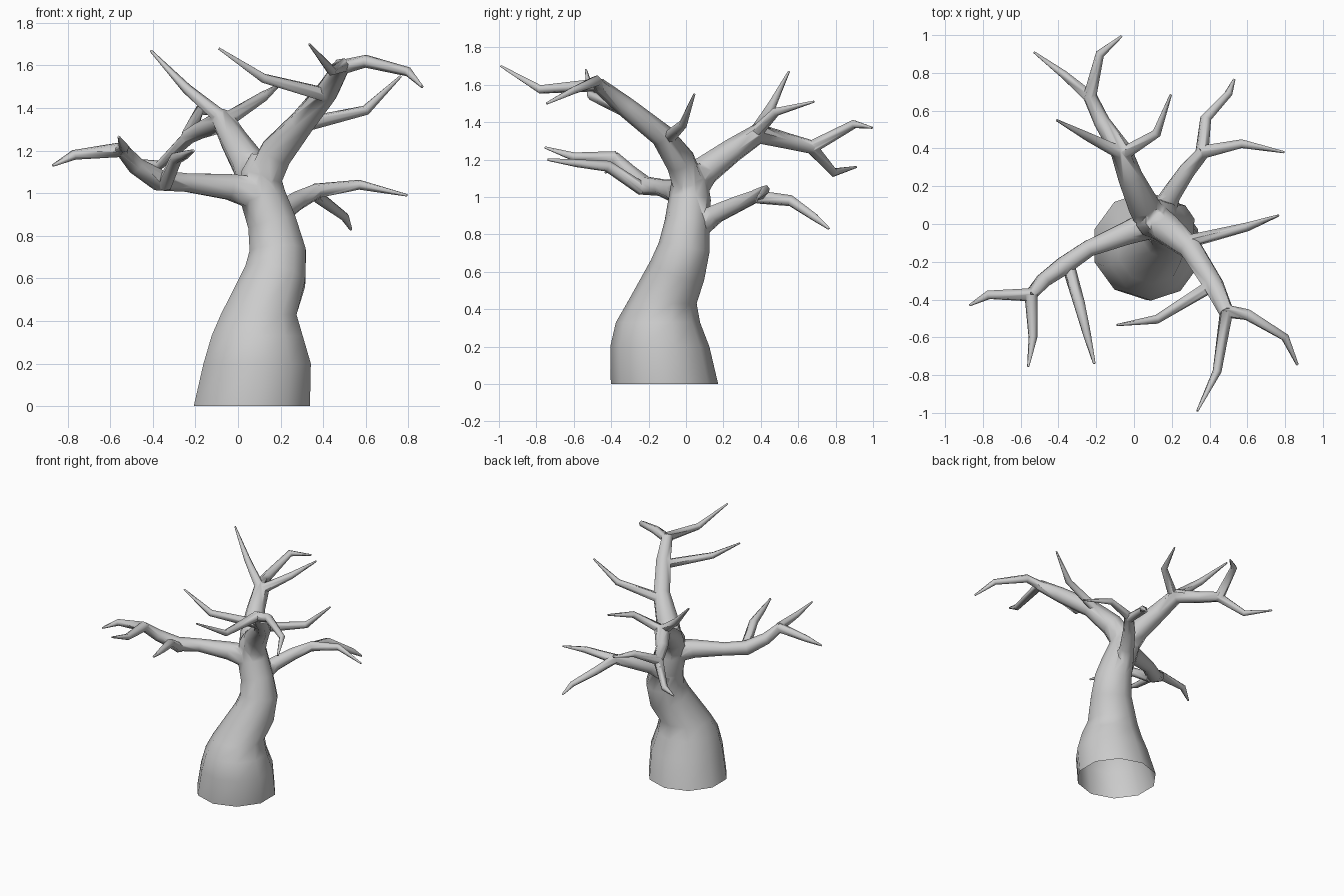
import bpy, bmesh, math
from mathutils import Vector


def tube(name, pts, sides, level=False):
    """Capped tapering tube through points (x, y, z, radius)."""
    P = [Vector(p[:3]) for p in pts]
    bm = bmesh.new()
    rings, u = [], None
    for i, p in enumerate(P):
        a = (p - P[i - 1]).normalized() if i else (P[1] - p).normalized()
        b = (P[i + 1] - p).normalized() if i < len(P) - 1 else a
        t = (a + b).normalized()
        if level and i < 4:
            t = Vector((0, 0, 1))      # keep the lower trunk rings flat
        if u is None:
            u = t.orthogonal() if not level else Vector((1, 0, 0))
        u = (u - t * u.dot(t)).normalized()
        v = t.cross(u)
        r = pts[i][3]
        rings.append([bm.verts.new(p + r * (u * math.cos(k) + v * math.sin(k)))
                      for k in (2 * math.pi * (j + .5) / sides for j in range(sides))])
    for lo, hi in zip(rings, rings[1:]):
        for j in range(sides):
            k = (j + 1) % sides
            bm.faces.new((lo[j], lo[k], hi[k], hi[j]))
    bm.faces.new(rings[0][::-1])
    bm.faces.new(rings[-1])
    bmesh.ops.recalc_face_normals(bm, faces=bm.faces)
    me = bpy.data.meshes.new(name)
    bm.to_mesh(me)
    bm.free()
    ob = bpy.data.objects.new(name, me)
    bpy.context.collection.objects.link(ob)
    return ob


# Trunk, leaning and swelling at the foot
trunk = tube("tree", [
    (.065, -.115, 0, .287), (.09, -.14, .2, .265), (.09, -.15, .33, .225),
    (.097, -.13, .43, .187), (.175, -.045, .61, .152), (.187, -.01, .73, .138),
    (.16, .005, .86, .12), (.115, .02, .99, .113), (.105, .02, 1.1, .095),
    (.115, .02, 1.18, .055)], 10, True)

# Main limbs
limbs = [
    [(.1, .03, 1.02, .09), (.18, -.03, 1.19, .083), (.3, -.13, 1.33, .063),
     (.42, -.32, 1.48, .055), (.49, -.47, 1.6, .04)],
    [(.1, .01, 1.0, .09), (.05, .1, 1.14, .083), (-.02, .25, 1.25, .066),
     (-.07, .39, 1.34, .057), (-.17, .54, 1.3, .043), (-.235, .68, 1.265, .036)],
    [(.09, 0, 1.0, .085), (-.04, -.05, 1.03, .065), (-.24, -.13, 1.05, .047),
     (-.37, -.22, 1.06, .052), (-.48, -.3, 1.13, .042), (-.55, -.38, 1.21, .032)],
    [(.14, .04, .83, .075), (.2, .16, .91, .053), (.28, .28, .965, .045),
     (.37, .385, 1.01, .035)],
]

# Twigs: three points each, tapering to a tip
twigs = [
    # right front limb
    [(.48, -.46, 1.59), (.6, -.48, 1.62), (.8, -.6, 1.57), (.865, -.745, 1.5)],
    [(.49, -.46, 1.6), (.44, -.78, 1.575), (.335, -.99, 1.7)],
    [(.42, -.32, 1.46), (.12, -.505, 1.54), (-.09, -.535, 1.68)],
    [(.3, -.09, 1.32), (.6, -.015, 1.39), (.765, .045, 1.55)],
    # back limb
    [(-.23, .67, 1.265), (-.37, .79, 1.13), (-.53, .91, 1.16)],
    [(-.235, .67, 1.265), (-.18, .9, 1.39), (-.065, .995, 1.37)],
    [(-.06, .37, 1.34), (-.24, .46, 1.49), (-.41, .55, 1.67)],
    [(-.06, .37, 1.34), (.12, .48, 1.455), (.195, .685, 1.51)],
    # left limb
    [(-.545, -.375, 1.205), (-.77, -.375, 1.18), (-.87, -.43, 1.13)],
    [(-.545, -.375, 1.21), (-.535, -.6, 1.215), (-.56, -.755, 1.265)],
    [(-.345, -.23, 1.04), (-.29, -.42, 1.165), (-.25, -.58, 1.18), (-.21, -.74, 1.2)],
    # low right limb
    [(.36, .38, 1.0), (.38, .56, .98), (.5, .69, .89), (.53, .765, .83)],
    [(.36, .38, 1.01), (.57, .425, 1.04), (.795, .38, .99)],
]

parts = [tube("limb", l, 8) for l in limbs]
for t in twigs:
    radii = (.036, .024, .006) if len(t) == 3 else (.036, .031, .022, .007)
    parts.append(tube("twig", [(*p, r) for p, r in zip(t, radii)], 6))

# Weld everything into one skin
for p in parts:
    m = trunk.modifiers.new("weld", 'BOOLEAN')
    m.operation, m.solver, m.object = 'UNION', 'EXACT', p
dg = bpy.context.evaluated_depsgraph_get()
trunk.data = bpy.data.meshes.new_from_object(trunk.evaluated_get(dg))
trunk.modifiers.clear()
for p in parts:
    bpy.data.objects.remove(p)

# Open the foot of the trunk
bm = bmesh.new()
bm.from_mesh(trunk.data)
foot = [f for f in bm.faces if all(v.co.z < .001 for v in f.verts)]
bmesh.ops.delete(bm, geom=foot, context='FACES')
bm.to_mesh(trunk.data)
bm.free()

bpy.context.view_layer.objects.active = trunk
trunk.select_set(True)
bpy.ops.object.shade_smooth_by_angle(angle=math.radians(65))
